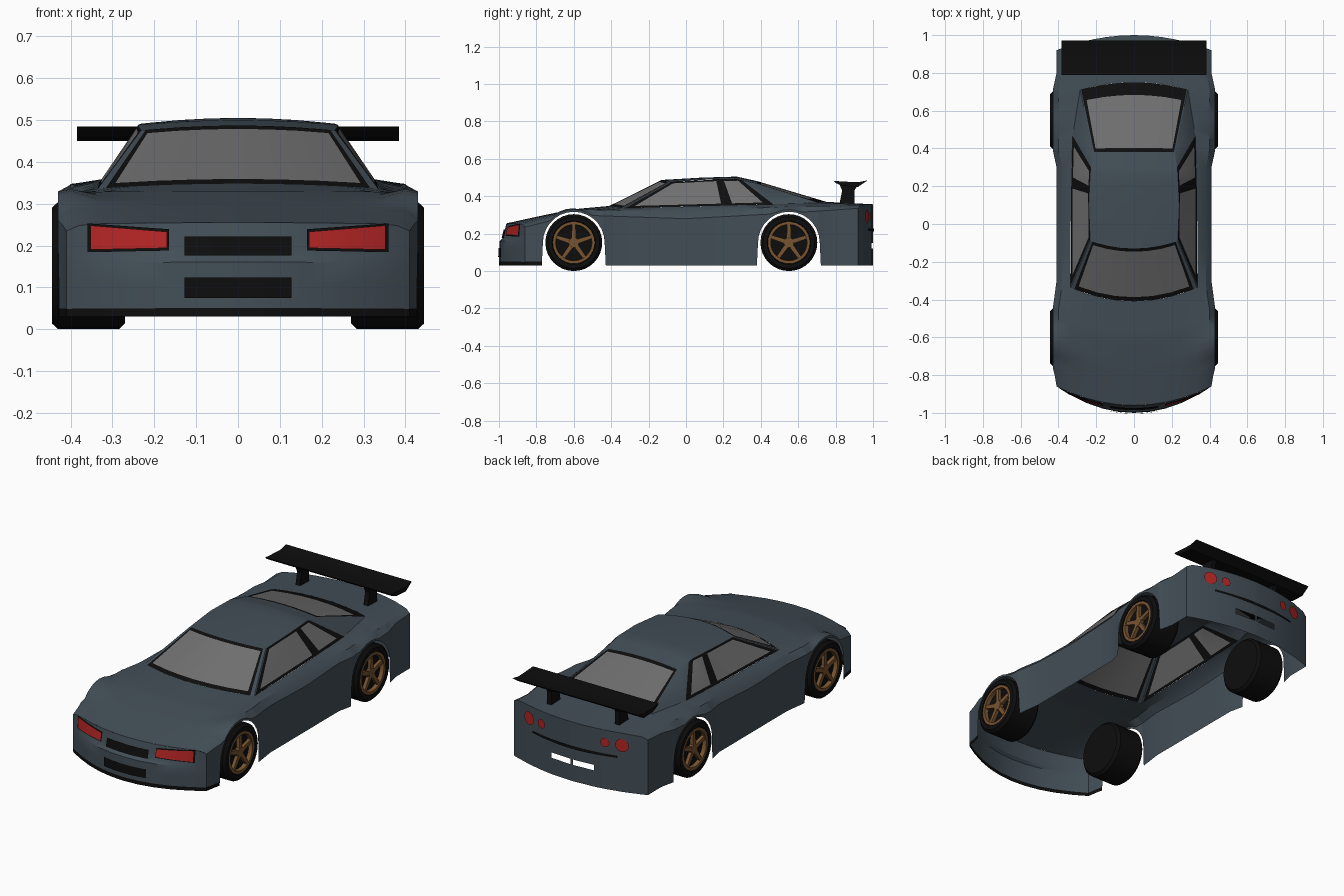
import bpy, bmesh, math
from mathutils import Vector

if "Cube" in bpy.data.objects:
    bpy.data.objects.remove(bpy.data.objects["Cube"])


def material(name, r, g, b):
    m = bpy.data.materials.new(name)
    m.use_nodes = True
    m.diffuse_color = (r, g, b, 1)
    m.node_tree.nodes["Principled BSDF"].inputs["Base Color"].default_value = (r, g, b, 1)
    return m


BODY, BLACK, GLASS, RED, BRONZE = range(5)
MATS = [material("slate_paint", .055, .076, .094), material("black_trim", .004, .004, .004),
        material("grey_glass", .16, .16, .16), material("red_lamp", .45, .018, .018),
        material("bronze_rim", .19, .09, .03)]


def finish(name, bm, mirror=True, angle=30):
    """Turn a bmesh into a smooth-shaded object with outward normals."""
    bmesh.ops.remove_doubles(bm, verts=bm.verts, dist=1e-5)
    bmesh.ops.recalc_face_normals(bm, faces=bm.faces)
    mid = Vector((0, 0, .2))
    if sum(f.normal.dot(f.calc_center_median() - mid) * f.calc_area() for f in bm.faces) < 0:
        bmesh.ops.reverse_faces(bm, faces=bm.faces)
    me = bpy.data.meshes.new(name)
    bm.to_mesh(me)
    bm.free()
    ob = bpy.data.objects.new(name, me)
    bpy.context.collection.objects.link(ob)
    for m in MATS:
        me.materials.append(m)
    bpy.ops.object.select_all(action='DESELECT')
    ob.select_set(True)
    bpy.context.view_layer.objects.active = ob
    bpy.ops.object.shade_smooth_by_angle(angle=math.radians(angle))
    if mirror:
        ob.modifiers.new("Mirror", 'MIRROR')
    return ob


def sheet(name, rows, rule, mirror=True, angle=30, closed=False):
    """Skin a grid of points; rule(i, j) gives the material, or None for a hole."""
    bm = bmesh.new()
    vs = [[bm.verts.new(p) for p in row] for row in rows]
    n = len(vs)
    for i in range(n if closed else n - 1):
        for j in range(len(vs[0]) - 1):
            mat = rule(i, j)
            if mat is not None:
                k = (i + 1) % n
                f = bm.faces.new((vs[i][j], vs[i][j + 1], vs[k][j + 1], vs[k][j]))
                f.material_index = mat
    return finish(name, bm, mirror, angle)


def lerp(a, b, t):
    return a + (b - a) * t


def curve(v, *pts):
    """Piecewise linear lookup through (position, value) points."""
    if v <= pts[0][0]:
        return pts[0][1]
    for (a, p), (b, q) in zip(pts, pts[1:]):
        if v <= b:
            return lerp(p, q, (v - a) / (b - a))
    return pts[-1][1]


# Body shape: stations run along y and are bent into bowed noses in plan
WHEELS, ARCH, HUB, HALF = (-.6, .55), .165, .152, .41
FRONT, COWL, DECK, REAR = -.86, -.30, .67, .92


def bow(x):
    return max(0, 1 - (x / HALF) ** 2)


def bend(y, x):
    k = curve(y, (FRONT, .1), (COWL, .11), (0, 0), (.4, 0), (DECK, -.08), (REAR, -.08))
    return y - k * bow(x)


def belt_x(y):
    return curve(y, (.1, .335), (.46, .325), (DECK, .285), (REAR, .29))


def deck(y, x):
    zc = curve(y, (FRONT, .255), (-.65, .3), (-.5, .33), (COWL, .348), (DECK, .37), (REAR, .357))
    zb = curve(y, (FRONT, .252), (-.65, .31), (-.5, .328), (COWL, .336), (.4, .355), (DECK, .365), (REAR, .355))
    return Vector((x, bend(y, x), lerp(zc, zb, (x / belt_x(y)) ** 2)))


def sill(y):
    d = min(abs(y - c) for c in WHEELS)
    return HUB + math.sqrt(max(0, ARCH ** 2 - d * d)) if d < ARCH + .001 else .03


def section(y):
    """Half cross-section from the sill up to the centre line."""
    d = min(abs(y - c) for c in WHEELS)
    w = HALF + curve(d, (.16, .02), (.24, 0))
    low = sill(y)
    lip = low + (.02 if y < -.765 else .005)
    z1 = max(curve(y, (FRONT, .235), (-.6, .3), (0, .28), (.55, .31), (REAR, .335)), low + .012)
    z2 = max(curve(y, (FRONT, .248), (-.6, .33), (0, .318), (.55, .345), (REAR, .35)), z1 + .006)
    pts = [Vector((w, y, z)) for z in (low, lip, z1)] + [Vector((w - .03, bend(y, w - .03), z2))]
    return pts + [deck(y, belt_x(y) * f) for f in (1, .75, .5, .25, 0)]


stations = {FRONT, -.8, COWL, -.15, 0, .15, .3, DECK, .8, REAR}
for c in WHEELS:
    stations |= {c - ARCH - .006, c + ARCH + .006}
    stations |= {c + ARCH * math.cos(math.pi * k / 14) for k in range(15)}
stations = sorted(stations)


def body_rule(i, j):
    mid = (stations[i] + stations[i + 1]) / 2
    if j >= 4 and COWL < mid < DECK:
        return None
    return BLACK if j == 0 and mid < -.77 else BODY


sheet("body_shell", [section(y) for y in stations], body_rule)


# Front bumper, hung from the front edge of the hood
def nose_y(x, z):
    return FRONT - bow(x) * curve(z, (.03, .14), (.16, .137), (.175, .12), (.255, .1))


def rear_y(x):
    return REAR + .08 * bow(x)


rows = []
for t in (0, .2, .36, .42, .65, .91, 1):
    row = []
    for p in section(FRONT)[2:]:
        z = lerp(p.z, .03, t)
        row.append((p.x, nose_y(p.x, z), z))
    rows.append(row)
sheet("front_bumper", rows, lambda i, j: BLACK if i == 5 else BODY)

# Rear bumper with two open slots
rows = []
for z in (None, .25, .15, .12, .03):
    row = []
    for x in (.41, .38, .29, .2, .13, .008, 0):
        top = .335 if x > .4 else .35 if x > .3 else deck(REAR, x).z
        row.append((x, rear_y(x), z or top))
    rows.append(row)
sheet("rear_bumper", rows, lambda i, j: None if (i, j) == (2, 4) else BODY)


# Thin plates that follow the front or rear surface
def plate(name, x0, x1, z0, z1, mat, off, rear=False):
    rows = []
    for i in range(4):
        row = []
        for j in range(9):
            x = lerp(x0, x1, j / 8)
            z = lerp(lerp(z0[0], z1[0], j / 8), lerp(z0[1], z1[1], j / 8), i / 3)
            row.append((x, rear_y(x) + off if rear else nose_y(x, z) - off, z))
        rows.append(row)
    sheet(name, rows, lambda i, j: mat)


plate("headlight_frame", .165, .36, (.188, .239), (.184, .253), BLACK, .004)
plate("headlight", .17, .353, (.194, .233), (.19, .248), RED, .008)
plate("upper_grille", 0, .128, (.176, .222), (.176, .222), BLACK, .006)
plate("lower_grille", 0, .128, (.075, .124), (.075, .124), BLACK, .005)
plate("rear_trim", 0, .26, (.21, .228), (.216, .228), BLACK, .005, True)

for name, cx, r in (("outer_tail_lamp", .285, .036), ("inner_tail_lamp", .195, .025)):
    bm = bmesh.new()
    ring = [(cx + r * math.cos(a), .29 + r * math.sin(a)) for a in [math.tau * k / 12 for k in range(12)]]
    bm.faces.new([bm.verts.new((x, rear_y(x) + .007, z)) for x, z in ring]).material_index = RED
    finish(name, bm)


# Roof panel
def roof(y, f):
    xe = curve(y, (-.09, .232), (.1, .24), (.27, .232), (.38, .215))
    ze = curve(y, (-.09, .475), (.1, .488), (.27, .491), (.38, .468))
    zc = curve(y, (-.09, .487), (.1, .5), (.27, .505), (.38, .481))
    pull = curve(y, (-.09, .04), (.16, 0)) * (1 - f * f)
    return Vector((xe * f, y - pull, lerp(zc, ze, f * f)))


sheet("roof", [[roof(y, f) for f in (1, .9, .6, .3, 0)] for y in (-.09, -.07, .1, .16, .2, .27, .3, .38)],
      lambda i, j: BODY)

# Greenhouse: columns run round from front centre to rear centre.
# Each has a base point, a roof point, the lower border size and the material that follows.
cols = []
for x, f, m in ((0, 0, GLASS), (.1, .3, GLASS), (.2, .6, GLASS), (.3, .91, BLACK), (.316, .95, BODY)):
    cols.append((deck(COWL, x), roof(-.09, f), .08, m))
cols.append((deck(COWL, .335), roof(-.09, 1), .08, BODY))
for yb, yt, m in ((-.29, -.08, BLACK), (-.26, -.055, GLASS), (.19, .16, BLACK), (.25, .2, GLASS),
                  (.42, .27, BLACK), (.46, .3, BODY)):
    cols.append((deck(yb, belt_x(yb)), roof(yt, 1), .08, m))
for x, f, m in ((.285, 1, BODY), (.28, .98, BLACK), (.262, .93, GLASS), (.17, .6, GLASS),
                (.08, .3, GLASS), (0, 0, GLASS)):
    cols.append((deck(DECK, x), roof(.38, f), .18, m))
sheet("cabin_glass_and_pillars",
      [[a.lerp(b, v) for v in (0, low, .94, 1)] for a, b, low, m in cols],
      lambda i, j: cols[i][3] if j == 1 or cols[i][3] == BODY else BLACK)


# Wheels
def lathe(name, profile, y, mat):
    rows = []
    for k in range(32):
        a = math.tau * k / 32
        rows.append([(x, y + r * math.cos(a), HUB + r * math.sin(a)) for x, r in profile])
    sheet(name, rows, lambda i, j: mat, closed=True)


for end, y in zip(("front", "rear"), WHEELS):
    lathe(end + "_tyre", ((.27, .001), (.27, .138), (.285, HUB), (.43, HUB), (.445, .138),
                          (.445, .116), (.42, .112), (.418, .001)), y, BLACK)
    lathe(end + "_rim_ring", ((.419, .113), (.442, .113), (.442, .097), (.419, .095)), y, BRONZE)
    lathe(end + "_hub", ((.419, .03), (.438, .026), (.438, .001)), y, BRONZE)
    bm = bmesh.new()
    for k in range(5):
        a = math.tau * k / 5 + math.pi / 2
        out, side = Vector((0, math.cos(a), math.sin(a))), Vector((0, -math.sin(a), math.cos(a)))
        cube = bmesh.ops.create_cube(bm, size=1)["verts"]
        for v in cube:
            x, s, r = v.co
            v.co = Vector((.428 + .018 * x, y, HUB)) + out * (.058 + .084 * r) + side * s * (.022 - .006 * r)
    for f in bm.faces:
        f.material_index = BRONZE
    finish(end + "_spokes", bm)


# Rear wing and its struts, extruded across x
def extrude(name, profile, x0, x1):
    bm = bmesh.new()
    face = bm.faces.new([bm.verts.new((x0, y, z)) for y, z in profile])
    new = bmesh.ops.extrude_face_region(bm, geom=[face])["geom"]
    bmesh.ops.translate(bm, vec=(x1 - x0, 0, 0), verts=[v for v in new if isinstance(v, bmesh.types.BMVert)])
    bm.faces.new([v for v in bm.verts if abs(v.co.x - x0) < 1e-6]) if not face.is_valid else None
    for f in bm.faces:
        f.material_index = BLACK
    finish(name, bm)


extrude("rear_wing", ((.79, .482), (.8, .47), (.84, .455), (.92, .45), (.972, .485), (.92, .475), (.85, .478)), 0, .385)
extrude("wing_strut", ((.82, .355), (.9, .355), (.9, .43), (.92, .462), (.82, .465), (.835, .43)), .195, .222)
